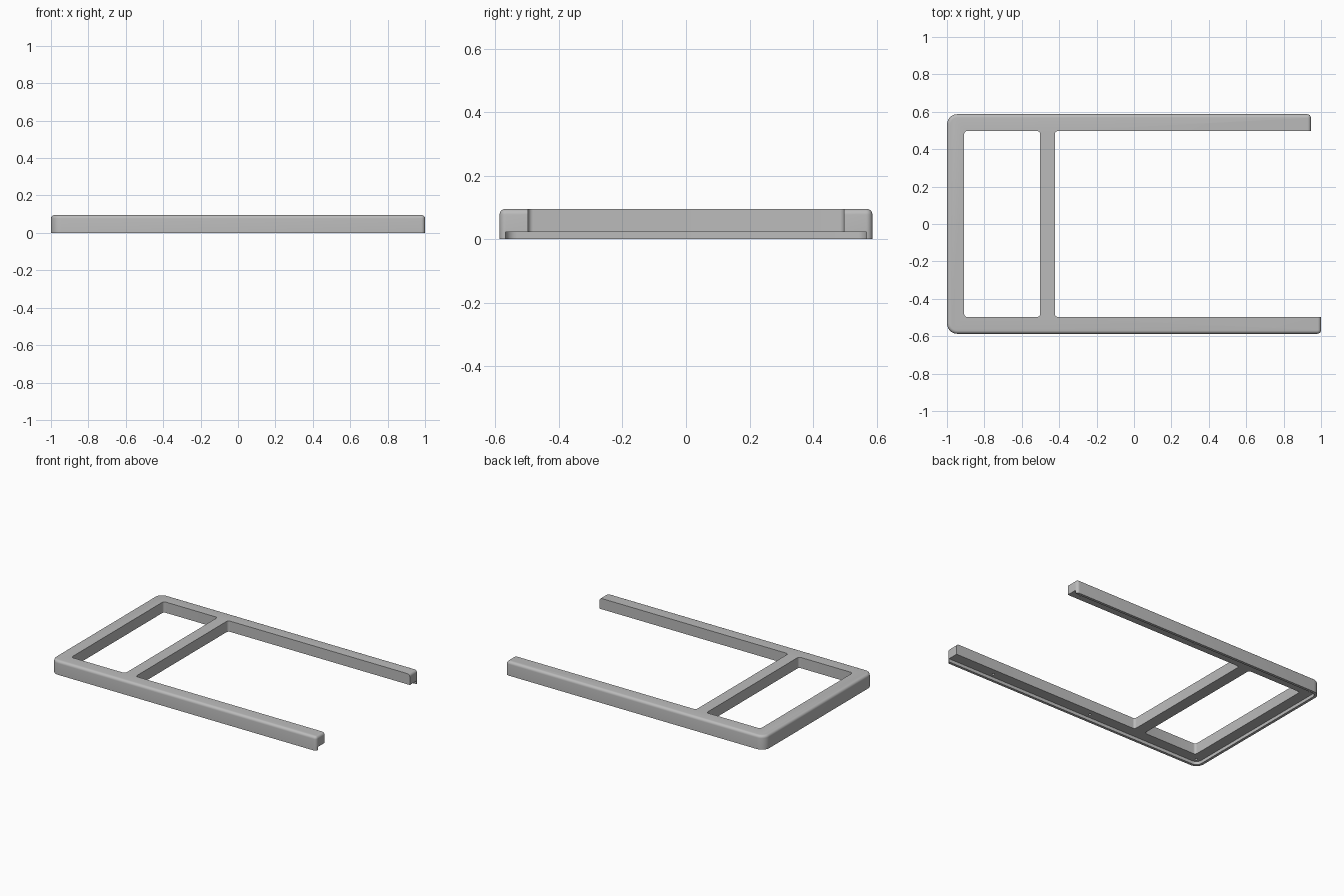
import bpy
import bmesh
import math
from mathutils import Vector

default = bpy.data.objects.get("Cube")
if default:
    bpy.data.objects.remove(default, do_unlink=True)

grey = bpy.data.materials.new("matte grey")
grey.use_nodes = True
colour = (0.5, 0.5, 0.5, 1)
grey.diffuse_color = colour
grey.node_tree.nodes["Principled BSDF"].inputs["Base Color"].default_value = colour

HEIGHT = 0.095
HALF_Y = 0.587
LIP = 0.018
REBATE = 0.022


def rounded_outline(corners, steps=6):
    """Turn right-angled (x, y, radius) corners into a filleted outline."""
    points = []
    for i, (x, y, r) in enumerate(corners):
        p = Vector((x, y))
        if r == 0:
            points.append(p)
            continue
        a = (Vector(corners[i - 1][:2]) - p).normalized()
        b = (Vector(corners[(i + 1) % len(corners)][:2]) - p).normalized()
        for k in range(steps + 1):
            t = math.pi / 2 * k / steps
            points.append(p + r * (a + b - b * math.cos(t) - a * math.sin(t)))
    return points


def prism(name, corners, z0, z1, top_round=0):
    """Extrude a filleted outline, optionally rounding its top rim."""
    bm = bmesh.new()
    base = bm.faces.new([bm.verts.new((p.x, p.y, z0)) for p in rounded_outline(corners)])
    grown = bmesh.ops.extrude_face_region(bm, geom=[base])["geom"]
    bmesh.ops.translate(bm, vec=(0, 0, z1 - z0),
                        verts=[v for v in grown if isinstance(v, bmesh.types.BMVert)])
    bmesh.ops.recalc_face_normals(bm, faces=bm.faces)
    if top_round:
        rim = [e for e in bm.edges if all(v.co.z > z1 - 1e-5 for v in e.verts)]
        bmesh.ops.bevel(bm, geom=rim, offset=top_round, segments=5,
                        profile=0.5, affect='EDGES')
    mesh = bpy.data.meshes.new(name)
    bm.to_mesh(mesh)
    bm.free()
    mesh.materials.append(grey)
    obj = bpy.data.objects.new(name, mesh)
    bpy.context.collection.objects.link(obj)
    return obj


def box_outline(x0, x1, y, left_r, right_r):
    return [(x0, -y, left_r), (x1, -y, right_r), (x1, y, right_r), (x0, y, left_r)]


# Outer body with one rail slightly longer than the other
frame = prism("open_frame", [
    (-1, -HALF_Y, 0.055), (1, -HALF_Y, 0.02), (1, 0, 0),
    (0.946, 0, 0), (0.946, HALF_Y, 0.02), (-1, HALF_Y, 0.055),
], 0, HEIGHT, 0.018)

# Window, open bay and the rebate that leaves a thin outer lip underneath
cutters = [
    prism("window_cutter", box_outline(-0.908, -0.502, 0.497, 0.016, 0.016), -0.1, 0.2),
    prism("bay_cutter", box_outline(-0.423, 1.2, 0.497, 0.016, 0), -0.1, 0.2),
    prism("rebate_cutter", box_outline(-1 + LIP, 1.2, HALF_Y - LIP, 0.037, 0), -0.1, REBATE),
]

# Small fixing holes in the underside
for y, stations in ((0.54, (-0.95, -0.03, 0.88)), (-0.54, (-0.95, -0.1, 0.67))):
    for x in stations:
        r = 0.008
        square = [(x - r, y - r, r), (x + r, y - r, r), (x + r, y + r, r), (x - r, y + r, r)]
        square = [(px, py, r * 0.98) for px, py, _ in square]
        cutters.append(prism("hole_cutter", square, -0.05, 0.06))

bpy.context.view_layer.objects.active = frame
for cutter in cutters:
    cutter.hide_render = True
    cut = frame.modifiers.new("cut", 'BOOLEAN')
    cut.operation = 'DIFFERENCE'
    cut.solver = 'EXACT'
    cut.object = cutter
    bpy.ops.object.modifier_apply(modifier=cut.name)
    bpy.data.objects.remove(cutter, do_unlink=True)

# Smooth fillets with crisp edges
bpy.ops.object.select_all(action='DESELECT')
frame.select_set(True)
bpy.ops.object.shade_smooth_by_angle(angle=math.radians(30))
